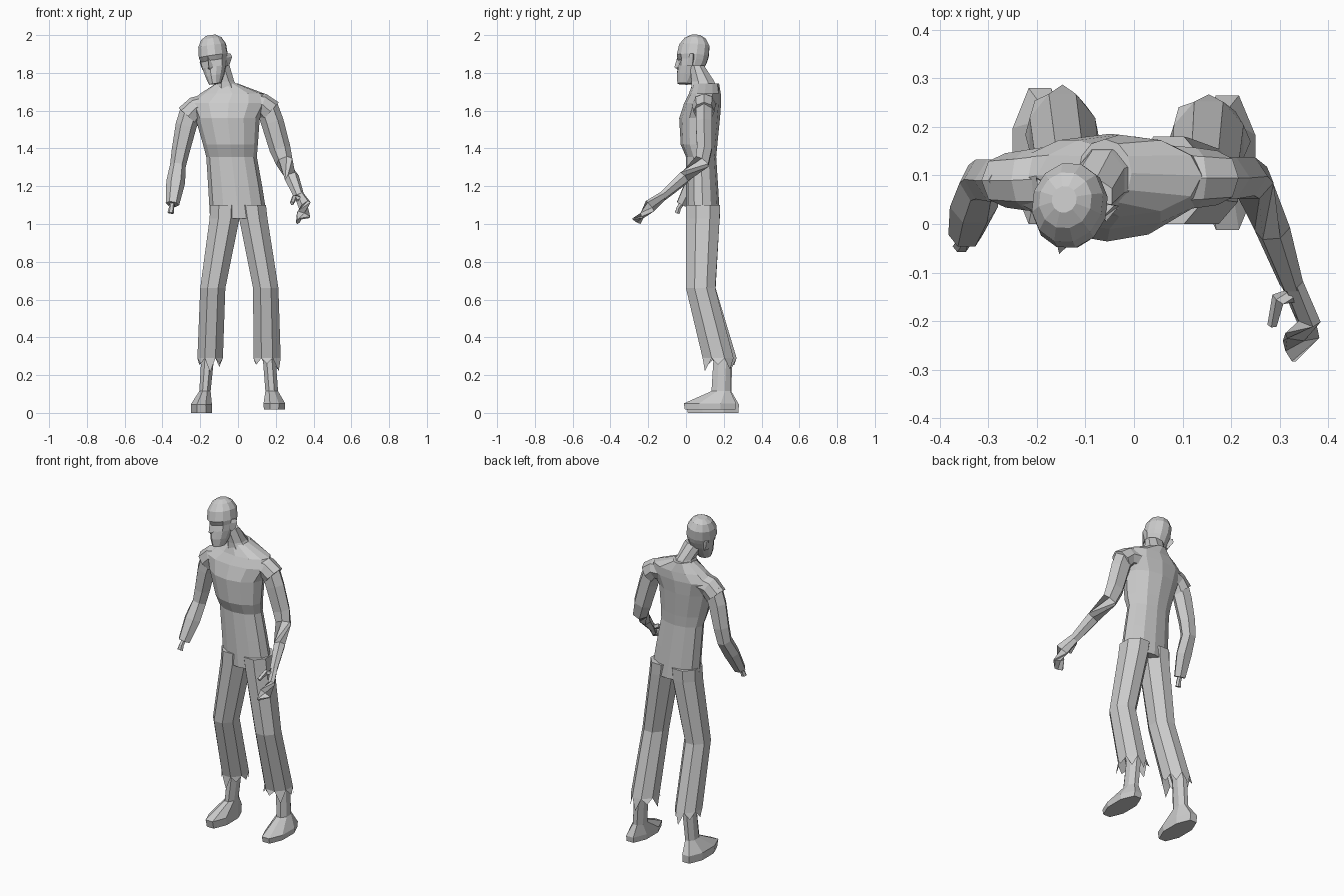
import bpy, bmesh, math, random
from mathutils import Vector, Matrix

random.seed(4)


def skin(name, rings, cap_start=True, cap_end=True, matrix=None, teeth=None):
    """Bridge rings of points into one flat-shaded object."""
    bm = bmesh.new()
    vs = [[bm.verts.new(p) for p in r] for r in rings]
    n = len(vs[0])
    for a, b in zip(vs, vs[1:]):
        for i in range(n):
            j = (i + 1) % n
            bm.faces.new((a[i], a[j], b[j], b[i]))
    if cap_start:
        bm.faces.new(vs[0])
    if cap_end:
        bm.faces.new(vs[-1])
    if teeth:  # ragged points hanging from the last ring
        last = vs[-1]
        mid = sum((v.co for v in last), Vector()) / n
        for i in range(n):
            a, b = last[i], last[(i + 1) % n]
            p = (a.co + b.co) / 2
            out = (p - mid) * random.uniform(0.0, 0.25)
            tip = bm.verts.new(p + out - Vector((0, 0, random.uniform(*teeth))))
            bm.faces.new((a, b, tip))
    bmesh.ops.recalc_face_normals(bm, faces=bm.faces)
    if matrix:
        bm.transform(matrix)
    me = bpy.data.meshes.new(name)
    bm.to_mesh(me)
    bm.free()
    ob = bpy.data.objects.new(name, me)
    bpy.context.collection.objects.link(ob)
    return ob


def level_ring(z, x0, x1, y0, y1, n=8, offset=0.5):
    """Horizontal polygon filling a given x/y extent, starting at the front."""
    angs = [-math.pi / 2 + (i + offset) * 2 * math.pi / n for i in range(n)]
    m = max(abs(math.sin(a)) for a in angs)
    return [Vector(((x0 + x1) / 2 + math.cos(a) / m * (x1 - x0) / 2,
                    (y0 + y1) / 2 + math.sin(a) / m * (y1 - y0) / 2, z)) for a in angs]


def tube(name, path, n=6, cap_end=True):
    """Limb along points (x, y, z, side radius, depth radius)."""
    pts = [Vector(p[:3]) for p in path]
    rings = []
    for i, p in enumerate(path):
        t = (pts[min(i + 1, len(pts) - 1)] - pts[max(i - 1, 0)]).normalized()
        back = Vector((0, 1, 0)) if abs(t.y) < 0.6 else Vector((0, 0.6, 0.8))
        side = back.cross(t).normalized()
        back = t.cross(side).normalized()
        rings.append([pts[i] + side * p[3] * math.cos(a) + back * p[4] * math.sin(a)
                      for a in (k * 2 * math.pi / n for k in range(n))])
    return skin(name, rings, cap_end=cap_end)


# Shirt and hips
skin("torso", [level_ring(*r, n=12, offset=0) for r in (
    (1.03, -0.148, 0.155, 0.0, 0.18),
    (1.20, -0.158, 0.128, 0.0, 0.17),
    (1.355, -0.168, 0.10, 0.0, 0.16),
    (1.42, -0.185, 0.105, -0.028, 0.166),
    (1.56, -0.225, 0.115, -0.036, 0.18),
    (1.64, -0.26, 0.16, -0.01, 0.186),
    (1.69, -0.20, 0.14, 0.015, 0.184),
    (1.745, -0.115, -0.005, 0.035, 0.175))])

# Trouser legs with torn hems
leg_rings = {
    "left": ((1.10, -0.148, 0.012, 0.0, 0.18), (1.03, -0.15, 0.008, 0.0, 0.178),
             (0.66, -0.20, -0.067, 0.0, 0.157), (0.29, -0.215, -0.08, 0.10, 0.268)),
    "right": ((1.10, -0.005, 0.148, 0.0, 0.18), (1.03, 0.006, 0.156, 0.0, 0.178),
              (0.66, 0.08, 0.214, 0.0, 0.155), (0.29, 0.082, 0.226, 0.088, 0.252))}
for side, rs in leg_rings.items():
    skin(side + "_trouser_leg", [level_ring(*r) for r in rs],
         cap_end=False, teeth=(0.025, 0.08))

# Shins and feet
foot_rings = {
    "left": ((0.45, -0.195, -0.12, 0.09, 0.19), (0.28, -0.195, -0.128, 0.15, 0.245),
             (0.115, -0.205, -0.145, 0.14, 0.24), (0.045, -0.25, -0.138, 0.0, 0.28),
             (0.0, -0.248, -0.138, 0.01, 0.278)),
    "right": ((0.45, 0.12, 0.195, 0.09, 0.19), (0.28, 0.132, 0.2, 0.145, 0.24),
              (0.115, 0.145, 0.212, 0.135, 0.235), (0.05, 0.135, 0.25, -0.012, 0.265),
              (0.018, 0.137, 0.248, -0.006, 0.262))}
for side, rs in foot_rings.items():
    skin(side + "_shin_and_foot", [level_ring(*r) for r in rs])

# Short sleeves
tube("left_sleeve", [(-0.14, 0.095, 1.635, 0.06, 0.07), (-0.225, 0.09, 1.615, 0.06, 0.062),
                     (-0.265, 0.09, 1.57, 0.066, 0.056)], n=8)
tube("right_sleeve", [(0.04, 0.095, 1.64, 0.06, 0.07), (0.13, 0.095, 1.632, 0.06, 0.062),
                      (0.172, 0.095, 1.595, 0.066, 0.056)], n=8)

# Left arm ending in a stump with bare bone
tube("left_arm", [(-0.245, 0.09, 1.61, 0.058, 0.05), (-0.275, 0.09, 1.52, 0.056, 0.05),
                  (-0.303, 0.092, 1.39, 0.048, 0.047), (-0.318, 0.085, 1.31, 0.042, 0.045),
                  (-0.33, 0.035, 1.22, 0.05, 0.042), (-0.347, -0.022, 1.105, 0.036, 0.032)])
tube("left_arm_bone", [(-0.347, -0.015, 1.12, 0.014, 0.014), (-0.352, -0.038, 1.085, 0.014, 0.014),
                       (-0.356, -0.046, 1.058, 0.018, 0.014)])

# Right arm, hand and thumb
tube("right_arm", [(0.15, 0.095, 1.63, 0.058, 0.05), (0.182, 0.095, 1.54, 0.06, 0.05),
                   (0.222, 0.098, 1.40, 0.056, 0.046), (0.245, 0.085, 1.33, 0.046, 0.045),
                   (0.285, -0.01, 1.245, 0.034, 0.04), (0.325, -0.125, 1.145, 0.022, 0.028)])
tube("right_hand", [(0.325, -0.12, 1.15, 0.02, 0.028), (0.355, -0.19, 1.095, 0.02, 0.042),
                    (0.347, -0.23, 1.05, 0.014, 0.042), (0.32, -0.262, 1.015, 0.01, 0.03)])
tube("right_thumb", [(0.335, -0.145, 1.13, 0.016, 0.016), (0.298, -0.155, 1.14, 0.016, 0.016),
                     (0.285, -0.208, 1.11, 0.01, 0.012)], n=5)

# Neck
skin("neck", [level_ring(*r) for r in (
    (1.70, -0.13, 0.02, 0.03, 0.17), (1.755, -0.115, -0.02, 0.03, 0.15),
    (1.84, -0.155, -0.045, 0.02, 0.095))])

# Head, built upright then tilted and turned
head = (Matrix.Translation((-0.108, 0.03, 1.742))
        @ Matrix.Rotation(math.radians(-19), 4, 'Z') @ Matrix.Rotation(math.radians(-9), 4, 'Y'))
rings = [level_ring(z, -w, w, y0, y1, n=12, offset=0) for z, w, y0, y1 in (
    (0.0, 0.032, -0.08, 0.0), (0.045, 0.05, -0.085, 0.035), (0.09, 0.064, -0.084, 0.065),
    (0.125, 0.07, -0.084, 0.08), (0.15, 0.077, -0.09, 0.086), (0.205, 0.074, -0.08, 0.088),
    (0.242, 0.055, -0.052, 0.066), (0.26, 0.026, -0.02, 0.036))]
for i in (1, 11):
    rings[3][i].y += 0.018  # eye sockets
    rings[2][i].y += 0.006
skin("head", rings, matrix=head)

# Nose
skin("nose", [[Vector((-w, -0.07, z)), Vector((0, y, z)), Vector((w, -0.07, z))]
              for z, w, y in ((0.078, 0.018, -0.086), (0.088, 0.017, -0.102), (0.142, 0.008, -0.088))],
     matrix=head)

# Ears
for side, s in (("left", -1), ("right", 1)):
    skin(side + "_ear", [[Vector((s * 0.06, 0.0, z)), Vector((s * 0.07, y - 0.018, z)),
                          Vector((s * x, y + 0.014, z)), Vector((s * 0.06, y + 0.01, z))]
                         for z, x, y in ((0.085, 0.07, 0.01), (0.13, 0.092, 0.018), (0.15, 0.086, 0.016))],
         matrix=head)
